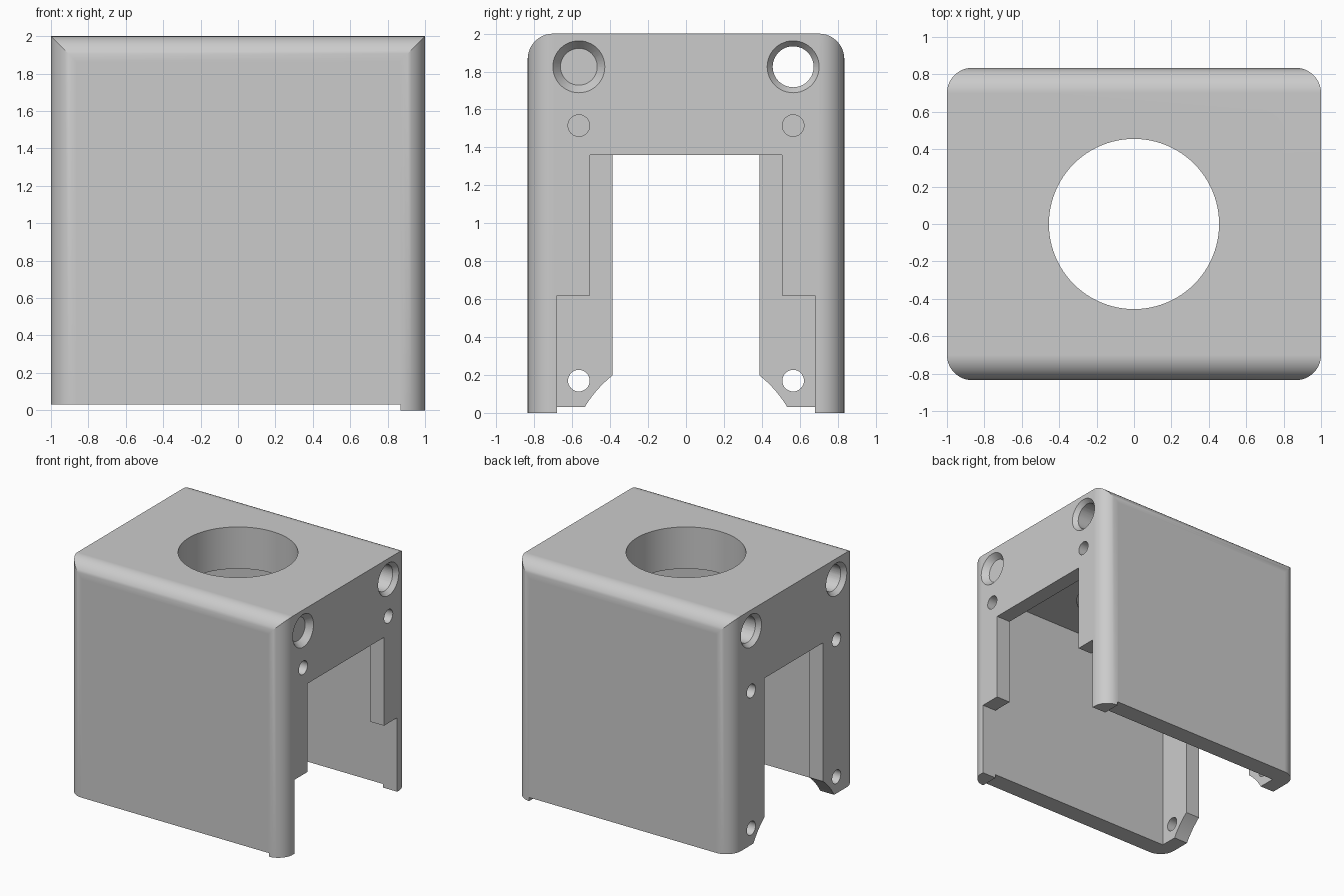
import bpy, bmesh
from math import pi
from mathutils import Matrix, Vector

default = bpy.data.objects.get("Cube")
if default:
    bpy.data.objects.remove(default, do_unlink=True)

HALF_Y, INNER_X, INNER_Y = 0.835, 0.87, 0.68
ROUND = 0.135

grey = bpy.data.materials.new("light grey")
grey.use_nodes = True
grey.diffuse_color = (0.6, 0.6, 0.6, 1)
grey.node_tree.nodes["Principled BSDF"].inputs["Base Color"].default_value = (0.6, 0.6, 0.6, 1)


def make_object(name, bm):
    bmesh.ops.recalc_face_normals(bm, faces=bm.faces[:])
    mesh = bpy.data.meshes.new(name)
    bm.to_mesh(mesh)
    bm.free()
    mesh.materials.append(grey)
    obj = bpy.data.objects.new(name, mesh)
    bpy.context.collection.objects.link(obj)
    return obj


def box_mesh(low, high):
    low, high = Vector(low), Vector(high)
    bm = bmesh.new()
    place = Matrix.Translation((low + high) / 2) @ Matrix.Diagonal((high - low).to_4d())
    bmesh.ops.create_cube(bm, size=1, matrix=place)
    return bm


def round_mesh(start, end, r1, r2, sides=48):
    """Cylinder or cone from start to end."""
    start, end = Vector(start), Vector(end)
    axis = end - start
    turn = axis.to_track_quat('Z', 'Y').to_matrix().to_4x4()
    bm = bmesh.new()
    bmesh.ops.create_cone(bm, cap_ends=True, segments=sides, radius1=r1, radius2=r2,
                          depth=axis.length,
                          matrix=Matrix.Translation((start + end) / 2) @ turn)
    return bm


def cut(bm):
    """Subtract a cutter shape from the housing."""
    cutter = make_object("cutter", bm)
    cutter.hide_render = True
    mod = housing.modifiers.new("cut", 'BOOLEAN')
    mod.operation, mod.solver, mod.object = 'DIFFERENCE', 'EXACT', cutter
    bpy.ops.object.modifier_apply(modifier=mod.name)
    bpy.data.objects.remove(cutter, do_unlink=True)


# Outer shell: rounded upright corners and rounded long top edges
shell = box_mesh((-1, -HALF_Y, 0), (1, HALF_Y, 2))
edges = []
for e in shell.edges:
    a, b = e.verts[0].co, e.verts[1].co
    upright = abs(a.z - b.z) > 1
    top_long = min(a.z, b.z) > 1 and abs(a.x - b.x) > 1
    if upright or top_long:
        edges.append(e)
bmesh.ops.bevel(shell, geom=edges, offset=ROUND, offset_type='OFFSET', segments=10,
                profile=0.5, affect='EDGES')
housing = make_object("housing", shell)
bpy.context.view_layer.objects.active = housing
housing.select_set(True)

# Inner cavity, open below
cut(box_mesh((-INNER_X, -INNER_Y, -0.2), (INNER_X, INNER_Y, 1.65)))
# Stepped opening in the left wall
cut(box_mesh((0.6, -0.505, -0.2), (1.2, 0.505, 1.36)))
cut(box_mesh((0.6, -INNER_Y, -0.2), (1.2, INNER_Y, 0.62)))
# Opening with curved foot in the right wall
cut(box_mesh((-1.2, -0.387, -0.2), (-0.6, 0.387, 1.36)))
cut(round_mesh((-1.2, 0, -0.29), (-0.6, 0, -0.29), 0.623, 0.623, 96))
# Raised bottom edge, leaving the left corners as short feet
cut(box_mesh((-1.2, -1, -0.2), (INNER_X, 1, 0.03)))
# Round opening in the top
cut(round_mesh((0, 0, 1.5), (0, 0, 2.2), 0.455, 0.455, 96))

for y in (-0.565, 0.565):
    # Rod holes through the top, countersunk at both ends
    cut(round_mesh((-1.2, y, 1.825), (1.2, y, 1.825), 0.108, 0.108))
    for s in (-1, 1):
        cut(round_mesh((s * 0.95, y, 1.825), (s * 1.05, y, 1.825), 0.097, 0.177))
    # Screw holes in the side walls
    for side, z in ((1, 1.515), (-1, 1.32), (-1, 0.17)):
        cut(round_mesh((side * 0.7, y, z), (side * 1.2, y, z), 0.057, 0.057, 32))

# Smooth curves, crisp corners
bpy.ops.object.shade_smooth_by_angle(angle=pi / 6)
weighted = housing.modifiers.new("even shading", 'WEIGHTED_NORMAL')
weighted.keep_sharp = True
